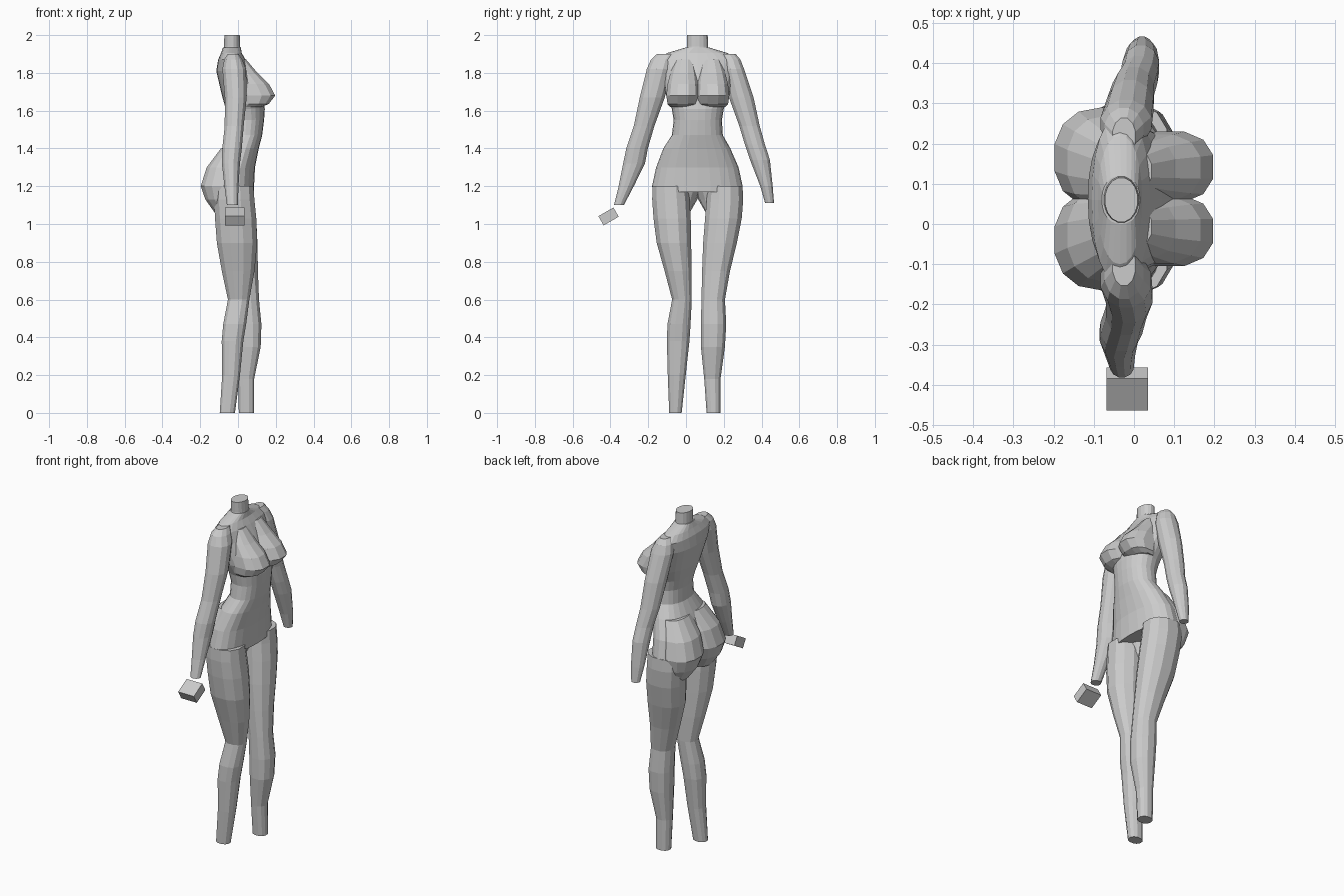
import bpy, bmesh, math
from mathutils import Matrix

grey = bpy.data.materials.new("plain grey")
grey.diffuse_color = (0.6, 0.6, 0.6, 1)


def finish(name, bm):
    bmesh.ops.recalc_face_normals(bm, faces=bm.faces)
    me = bpy.data.meshes.new(name)
    bm.to_mesh(me)
    bm.free()
    me.materials.append(grey)
    ob = bpy.data.objects.new(name, me)
    bpy.context.collection.objects.link(ob)
    return ob


def loft(name, rings, sides=12, power=2.0, turn=0.5):
    """Skin level rings given as (z, x back, x front, y low, y high)."""
    bm = bmesh.new()
    loops = []
    for z, x0, x1, y0, y1 in rings:
        loop = []
        for i in range(sides):
            a = 2 * math.pi * (i + turn) / sides
            c, s = math.cos(a), math.sin(a)
            c = math.copysign(abs(c) ** (2 / power), c)
            s = math.copysign(abs(s) ** (2 / power), s)
            loop.append(bm.verts.new(((x0 + x1) / 2 + (x1 - x0) / 2 * c,
                                      (y0 + y1) / 2 + (y1 - y0) / 2 * s, z)))
        loops.append(loop)
    for a, b in zip(loops, loops[1:]):
        for i in range(sides):
            j = (i + 1) % sides
            bm.faces.new((a[i], a[j], b[j], b[i]))
    bm.faces.new(loops[0])
    bm.faces.new(loops[-1])
    return finish(name, bm)


def flip(rings, mid=0.0625):
    """Mirror rings to the other side of the body."""
    return [(z, a, b, 2 * mid - d, 2 * mid - c) for z, a, b, c, d in rings]


# torso from crotch to neck base
loft("torso", [
    (1.17, -0.12, 0.085, -0.17, 0.29),
    (1.20, -0.14, 0.085, -0.18, 0.30),
    (1.30, -0.13, 0.09, -0.158, 0.278),
    (1.40, -0.085, 0.11, -0.12, 0.235),
    (1.47, -0.05, 0.128, -0.075, 0.195),
    (1.55, -0.05, 0.138, -0.065, 0.19),
    (1.61, -0.065, 0.142, -0.075, 0.20),
    (1.68, -0.085, 0.13, -0.105, 0.23),
    (1.81, -0.115, 0.07, -0.13, 0.255),
    (1.87, -0.105, 0.04, -0.15, 0.27),
    (1.905, -0.09, 0.02, -0.10, 0.22),
    (1.935, -0.08, 0.015, 0.0, 0.12)], 24, 2.2, 0)

# neck stump
loft("neck", [(1.90, -0.08, 0.02, -0.005, 0.125),
              (1.94, -0.075, 0.012, 0.004, 0.118),
              (2.00, -0.073, 0.01, 0.004, 0.116)], 16)

# breasts
breast = [(1.62, 0.00, 0.125, -0.085, 0.05),
          (1.635, 0.00, 0.165, -0.10, 0.065),
          (1.68, -0.02, 0.20, -0.107, 0.073),
          (1.74, -0.04, 0.168, -0.10, 0.07),
          (1.80, -0.05, 0.105, -0.085, 0.06),
          (1.87, -0.06, 0.045, -0.06, 0.045)]
loft("breast_right", breast, 12, 2.4)
loft("breast_left", flip(breast), 12, 2.4)

# buttocks
buttock = [(1.06, -0.125, 0.02, -0.12, 0.02),
           (1.13, -0.175, 0.02, -0.15, 0.06),
           (1.20, -0.20, 0.04, -0.165, 0.085),
           (1.30, -0.168, 0.04, -0.145, 0.09),
           (1.40, -0.092, 0.04, -0.10, 0.085)]
loft("buttock_right", buttock, 14, 2.3)
loft("buttock_left", flip(buttock), 14, 2.3)

# legs, the left one stepping forward
loft("leg_right", [
    (0.00, -0.098, -0.015, -0.09, -0.022),
    (0.20, -0.085, 0.012, -0.098, 0.0),
    (0.38, -0.088, 0.03, -0.103, 0.02),
    (0.47, -0.08, 0.045, -0.10, 0.026),
    (0.60, -0.055, 0.062, -0.075, 0.032),
    (0.75, -0.088, 0.09, -0.115, 0.032),
    (0.90, -0.115, 0.105, -0.158, 0.03),
    (1.03, -0.125, 0.10, -0.175, 0.028),
    (1.13, -0.13, 0.09, -0.182, 0.022),
    (1.20, -0.13, 0.085, -0.18, 0.012)], 12, 2.3)
loft("leg_left", [
    (0.00, 0.003, 0.087, 0.108, 0.183),
    (0.18, 0.0, 0.087, 0.095, 0.184),
    (0.35, -0.005, 0.122, 0.077, 0.208),
    (0.47, -0.01, 0.126, 0.077, 0.215),
    (0.60, -0.015, 0.113, 0.08, 0.208),
    (0.75, -0.06, 0.108, 0.083, 0.235),
    (0.90, -0.105, 0.106, 0.088, 0.272),
    (1.03, -0.12, 0.10, 0.098, 0.298),
    (1.13, -0.13, 0.09, 0.106, 0.306),
    (1.20, -0.13, 0.085, 0.112, 0.302)], 12, 2.3)

# arms
loft("arm_right", [
    (1.10, -0.06, 0.0, -0.382, -0.328),
    (1.20, -0.073, 0.004, -0.358, -0.275),
    (1.32, -0.087, 0.012, -0.335, -0.215),
    (1.40, -0.085, 0.022, -0.318, -0.20),
    (1.52, -0.072, 0.032, -0.278, -0.165),
    (1.67, -0.072, 0.048, -0.247, -0.11),
    (1.82, -0.085, 0.045, -0.21, -0.07),
    (1.87, -0.075, 0.025, -0.188, -0.06),
    (1.90, -0.055, 0.005, -0.155, -0.05)], 12)
loft("arm_left", [
    (1.11, -0.005, 0.045, 0.418, 0.467),
    (1.20, -0.02, 0.058, 0.392, 0.46),
    (1.34, -0.03, 0.064, 0.337, 0.446),
    (1.42, -0.035, 0.06, 0.31, 0.42),
    (1.52, -0.055, 0.052, 0.28, 0.392),
    (1.67, -0.07, 0.05, 0.225, 0.36),
    (1.82, -0.085, 0.045, 0.19, 0.31),
    (1.87, -0.075, 0.025, 0.18, 0.29),
    (1.90, -0.055, 0.005, 0.17, 0.265)], 12)

# tilted block in place of the right hand
bm = bmesh.new()
bmesh.ops.create_cube(bm, size=1, matrix=Matrix.Translation((-0.017, -0.41, 1.04))
                      @ Matrix.Rotation(math.radians(30), 4, 'X')
                      @ Matrix.Diagonal((0.103, 0.092, 0.056, 1)))
finish("hand_block", bm)
